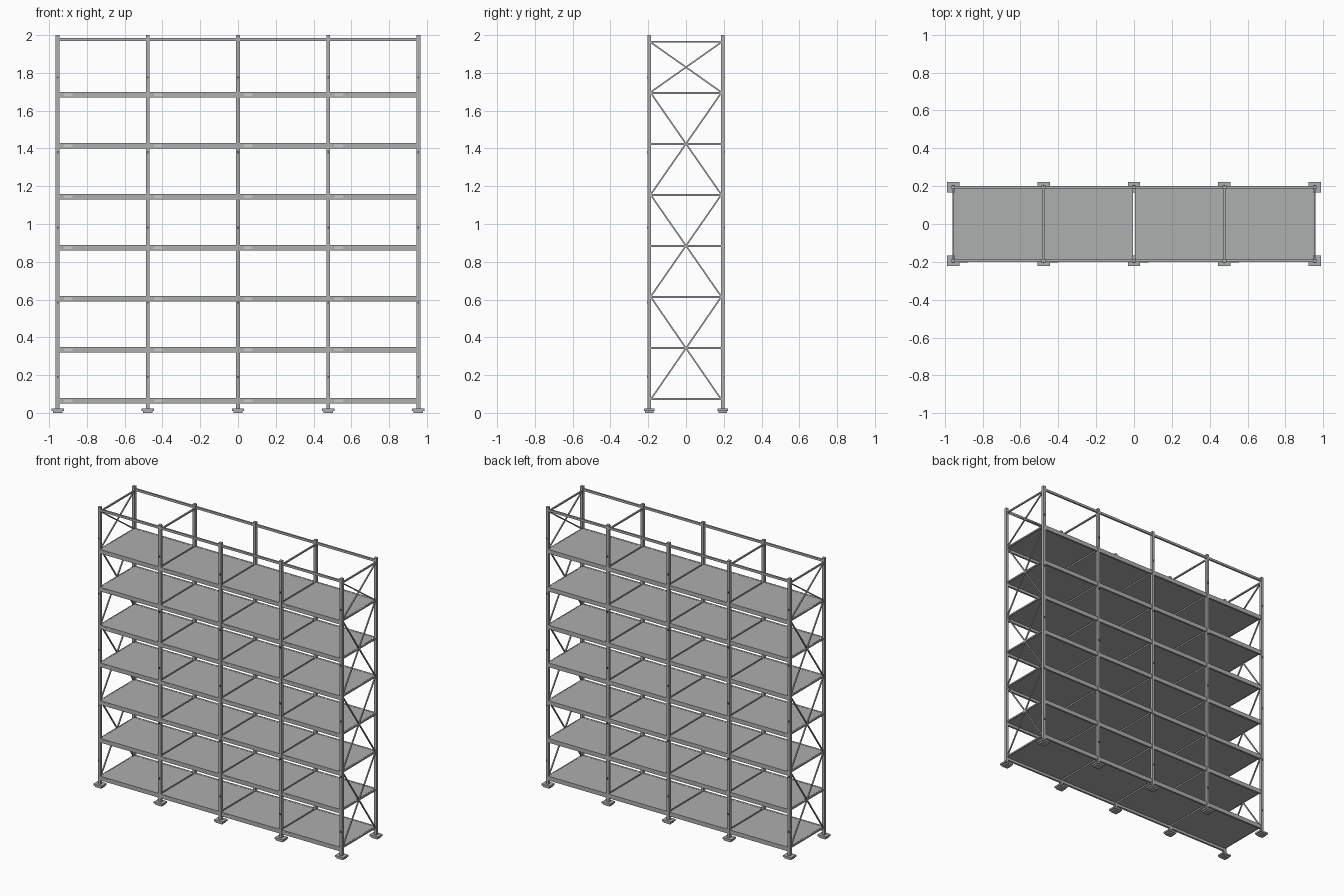
import bpy, bmesh, math
from mathutils import Vector, Matrix

if "Cube" in bpy.data.objects:
    bpy.data.objects.remove(bpy.data.objects["Cube"])

POSTS = [-0.955, -0.4775, 0, 0.4775, 0.955]
LEVELS = [0.064 + 0.27 * i for i in range(7)]
PY, PW = 0.194, 0.02          # post row offset, post width
STEEL = bpy.data.materials.new("steel_grey")
STEEL.diffuse_color = (0.42, 0.425, 0.43, 1)
STEEL.use_nodes = True
STEEL.node_tree.nodes["Principled BSDF"].inputs["Base Color"].default_value = STEEL.diffuse_color
DARK = bpy.data.materials.new("dark_steel")
DARK.diffuse_color = (0.1, 0.1, 0.1, 1)
DARK.use_nodes = True
DARK.node_tree.nodes["Principled BSDF"].inputs["Base Color"].default_value = DARK.diffuse_color
LIGHT = bpy.data.materials.new("light_grey")
LIGHT.diffuse_color = (0.8, 0.8, 0.8, 1)
LIGHT.use_nodes = True
LIGHT.node_tree.nodes["Principled BSDF"].inputs["Base Color"].default_value = LIGHT.diffuse_color


def add_box(bm, c, s, rot=None):
    m = Matrix.Translation(c)
    if rot:
        m = m @ rot
    bmesh.ops.create_cube(bm, size=1, matrix=m @ Matrix.Diagonal((*s, 1)))


def make(name, boxes, mat=STEEL):
    bm = bmesh.new()
    for b in boxes:
        add_box(bm, *b)
    me = bpy.data.meshes.new(name)
    bm.to_mesh(me)
    bm.free()
    me.materials.append(mat)
    ob = bpy.data.objects.new(name, me)
    bpy.context.collection.objects.link(ob)
    return ob


def strut(x, y0, z0, y1, z1, w):
    # thin square rod lying in a frame plane
    d = Vector((0, y1 - y0, z1 - z0))
    rot = Matrix.Rotation(math.atan2(d.z, d.y), 4, 'X')
    return ((x, (y0 + y1) / 2, (z0 + z1) / 2), (w, d.length, w), rot)


corners = [(x, s * PY) for x in POSTS for s in (-1, 1)]

# uprights and stepped feet
make("uprights", [((x, y, 1.005), (PW, PW, 1.99)) for x, y in corners])
make("foot_plates", [((x, y, 0.016), (0.066, 0.056, 0.012)) for x, y in corners])
make("foot_pads", [((x, y, 0.005), (0.05, 0.044, 0.01)) for x, y in corners])

# connector bolts on the outer faces of the uprights
make("bolts", [((x, y + math.copysign(PW / 2, y), z), (0.008, 0.006, 0.012))
               for x, y in corners for z in (0.19, 0.585, 0.98, 1.38, 1.775)], DARK)

# beams, shelves and top rails, one per bay
beams, shelves, rails, labels = [], [], [], []
for a, b in zip(POSTS, POSTS[1:]):
    mid, span = (a + b) / 2, b - a
    for s in (-1, 1):
        rails.append(((mid, s * PY, 1.977), (span - PW, 0.013, 0.016)))
        for z in LEVELS:
            beams.append(((mid, s * PY, z), (span - PW, 0.014, 0.03)))
    for z in LEVELS:
        shelves.append(((mid, 0, z + 0.009), (span - 0.011, 2 * PY - 0.014, 0.01)))
        labels.append(((a + 0.055, -PY - 0.0075, z), (0.045, 0.002, 0.012)))
make("shelf_beams", beams)
make("shelves", shelves)
make("top_rails", rails)
make("label_holders", labels, LIGHT)

# cross bars at the top of each frame
make("top_cross_bars", [((x, 0, 1.965), (0.01, 2 * PY - PW, 0.01)) for x in POSTS if x])

# end frame bracing
braces = []
for x in (POSTS[0], POSTS[-1]):
    for z0, z1 in ((0.075, 0.61), (0.62, 1.15), (1.16, 1.69), (1.70, 1.96)):
        for s in (-1, 1):
            braces.append(strut(x, -s * 0.184, z0, s * 0.184, z1, 0.008))
    braces += [((x, 0, z + 0.009), (0.008, 2 * PY - PW, 0.01)) for z in LEVELS]
make("end_braces", braces)
